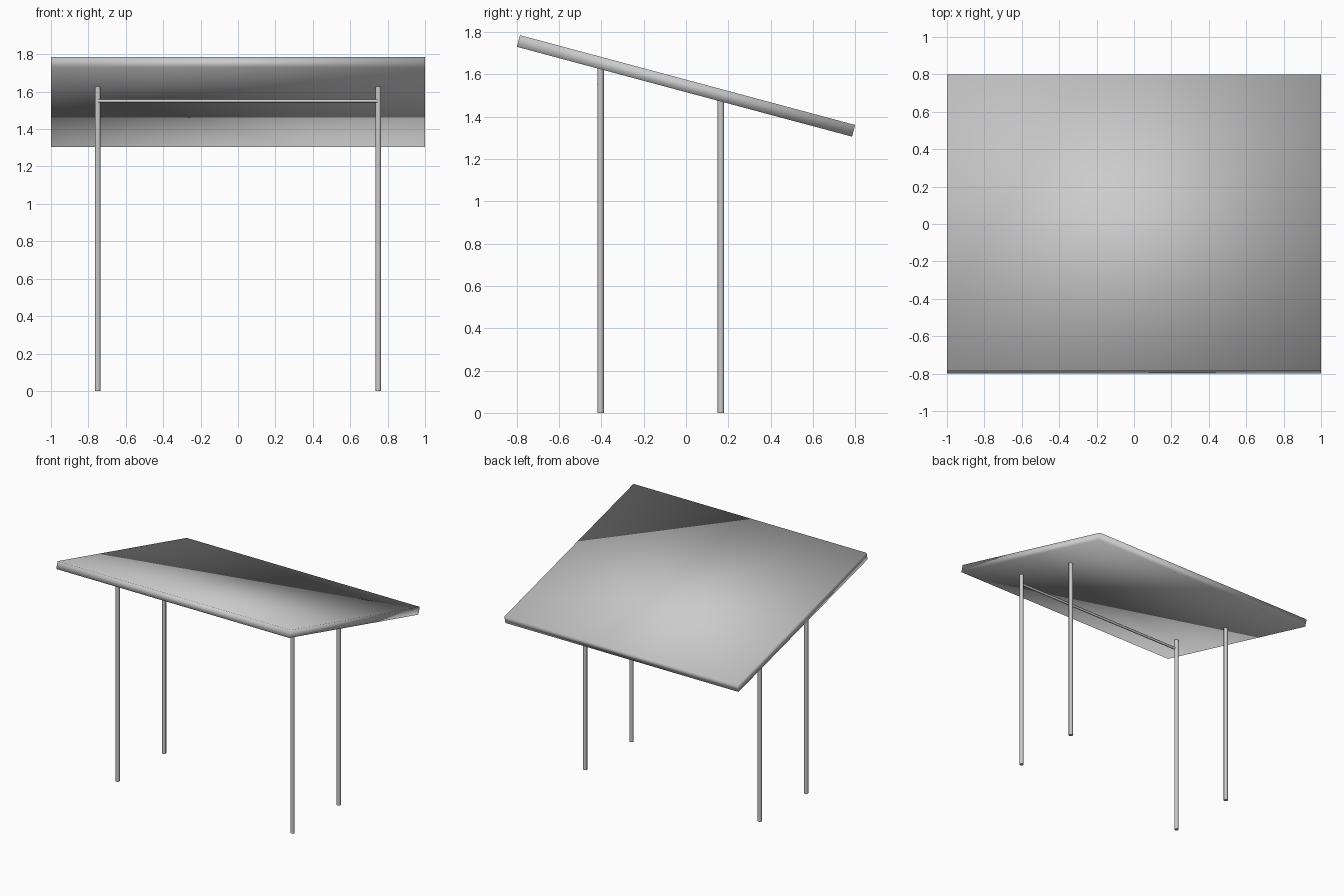
import bpy
from math import radians, pi

if "Cube" in bpy.data.objects:
    bpy.data.objects.remove(bpy.data.objects["Cube"])


def shade(obj, name):
    obj.name = name
    for p in obj.data.polygons:
        p.use_smooth = True
    return obj


def rod(name, radius, length, loc, rot=(0, 0, 0), sides=8):
    bpy.ops.mesh.primitive_cylinder_add(vertices=sides, radius=radius, depth=length,
                                        location=loc, rotation=rot)
    obj = shade(bpy.context.object, name)
    bpy.ops.object.shade_smooth_by_angle(angle=radians(50))
    return obj


# Tilted roof panel, high at the front
bpy.ops.mesh.primitive_cube_add(size=1, location=(0, 0, 1.545),
                                rotation=(radians(-15), 0, 0))
panel = bpy.context.object
panel.scale = (2.0, 1.64, 0.057)
bpy.ops.object.transform_apply(location=False, rotation=False, scale=True)
shade(panel, "tilted_panel")

# Four legs running up into the panel
for side, x in (("left", -0.75), ("right", 0.75)):
    for end, y, top in (("front", -0.403, 1.64), ("back", 0.165, 1.49)):
        rod(f"{end}_{side}_leg", 0.0155, top, (x, y, top / 2))

# Thin rail across the front legs
rod("front_rail", 0.01, 1.5, (0, -0.41, 1.55), (0, pi / 2, 0))
